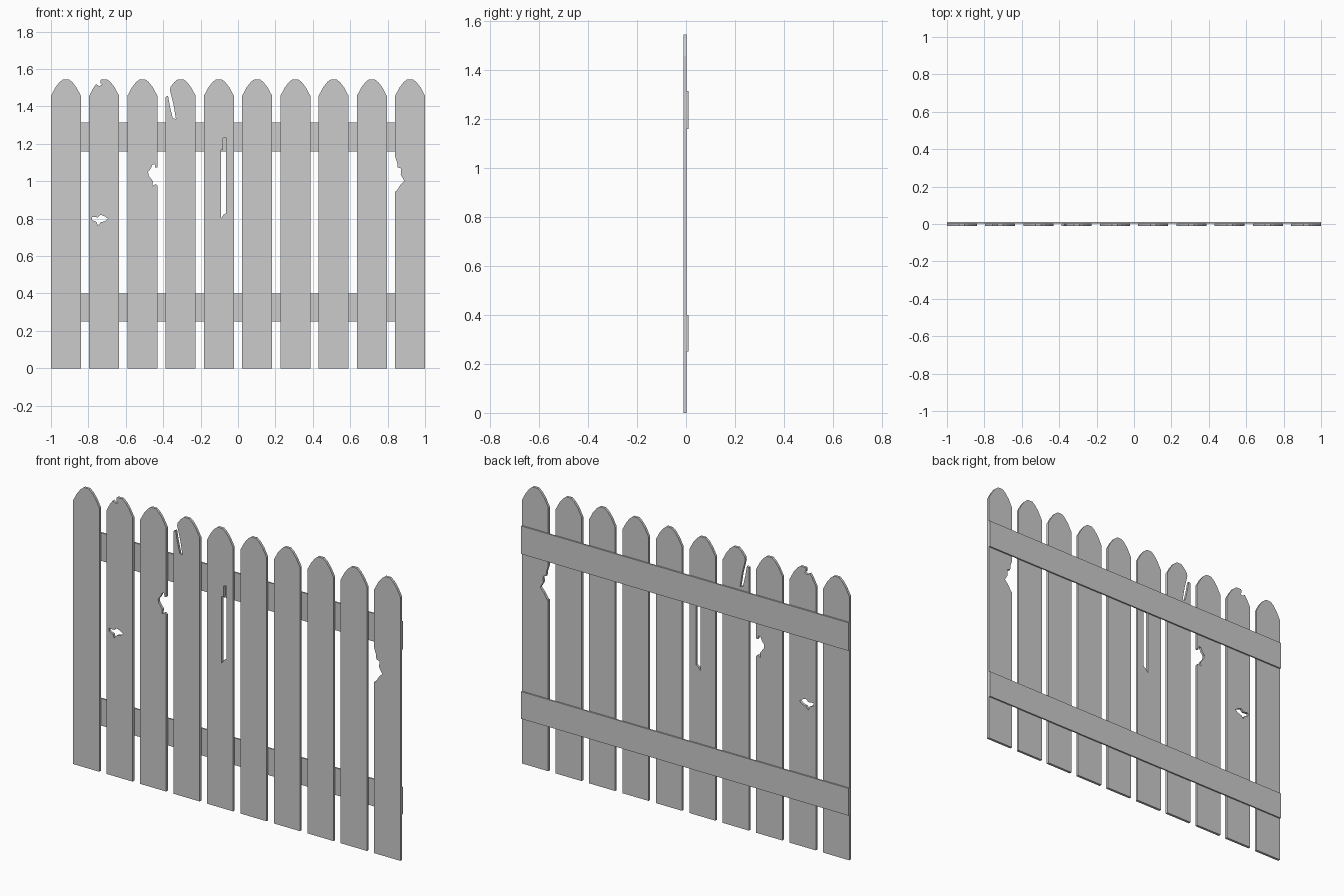
import bpy, bmesh

if "Cube" in bpy.data.objects:
    bpy.data.objects.remove(bpy.data.objects["Cube"])

FRONT, MID, BACK = -0.011, 0.003, 0.011


def prism(name, pts, y0, y1):
    """Extrude an (x, z) outline from y0 to y1."""
    bm = bmesh.new()
    face = bm.faces.new([bm.verts.new((x, y0, z)) for x, z in pts])
    ext = bmesh.ops.extrude_face_region(bm, geom=[face])
    verts = [v for v in ext["geom"] if isinstance(v, bmesh.types.BMVert)]
    bmesh.ops.translate(bm, verts=verts, vec=(0, y1 - y0, 0))
    bmesh.ops.recalc_face_normals(bm, faces=bm.faces[:])
    mesh = bpy.data.meshes.new(name)
    bm.to_mesh(mesh)
    bm.free()
    ob = bpy.data.objects.new(name, mesh)
    bpy.context.collection.objects.link(ob)
    return ob


def cut(ob, pts):
    """Cut an (x, z) outline right through a picket."""
    cutter = prism("cutter", pts, FRONT - 0.05, BACK + 0.05)
    cutter.hide_render = True
    mod = ob.modifiers.new("damage", 'BOOLEAN')
    mod.operation, mod.solver, mod.object = 'DIFFERENCE', 'EXACT', cutter
    bpy.context.view_layer.objects.active = ob
    bpy.ops.object.modifier_apply(modifier=mod.name)
    bpy.data.objects.remove(cutter)


# Damage outlines by picket index
damage = {
    1: [  # chipped tip and knot hole
        [(-.765, 1.527), (-.756, 1.518), (-.742, 1.509), (-.727, 1.516),
         (-.735, 1.524), (-.738, 1.57), (-.765, 1.57)],
        [(-.781, .81), (-.75, .807), (-.735, .821), (-.712, .812),
         (-.695, .80), (-.713, .786), (-.735, .78), (-.75, .762),
         (-.756, .782), (-.781, .793)]],
    2: [  # broken right edge
        [(-.40, 1.085), (-.428, 1.075), (-.44, 1.072), (-.446, 1.092),
         (-.458, 1.088), (-.465, 1.07), (-.481, 1.05), (-.477, 1.03),
         (-.462, 1.01), (-.455, 1.0), (-.457, .975), (-.44, .985),
         (-.428, .972), (-.40, .972)]],
    3: [  # split tip
        [(-.41, 1.447), (-.39, 1.45), (-.374, 1.457), (-.364, 1.40),
         (-.349, 1.337), (-.332, 1.333), (-.345, 1.41), (-.364, 1.487),
         (-.358, 1.52), (-.41, 1.52)]],
    4: [  # long slot
        [(-.08, 1.23), (-.064, 1.235), (-.064, .83), (-.078, .82),
         (-.092, .80), (-.092, 1.168), (-.08, 1.168)]],
    9: [  # broken left edge
        [(.81, 1.13), (.841, 1.13), (.851, 1.10), (.853, 1.075),
         (.872, 1.068), (.87, 1.035), (.889, 1.003), (.868, .98),
         (.846, .945), (.81, .943)]],
}

# Pickets with rounded points
half = [(.08, 0), (.08, 1.457), (.056, 1.502), (.034, 1.53), (.015, 1.545)]
outline = half + [(-x, z) for x, z in reversed(half)]
for i in range(10):
    cx = -0.92 + i * 1.84 / 9
    picket = prism(f"picket_{i + 1}", [(cx + x, z) for x, z in outline], FRONT, MID)
    for pts in damage.get(i, []):
        cut(picket, pts)

# Rails across the back
for name, z0, z1 in (("lower_rail", .25, .40), ("upper_rail", 1.16, 1.315)):
    prism(name, [(-1, z0), (1, z0), (1, z1), (-1, z1)], MID, BACK)
